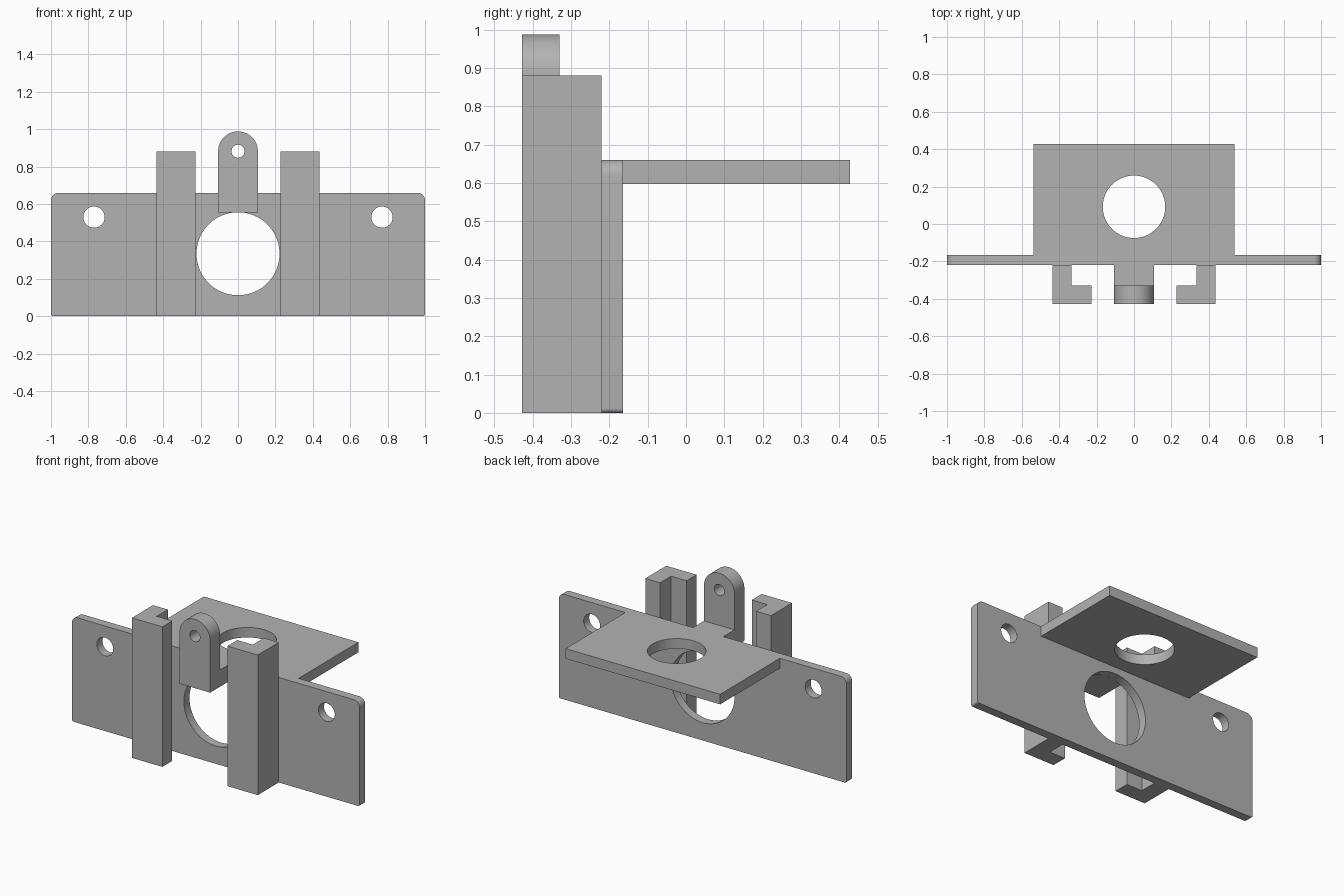
import bpy
import bmesh
from math import cos, sin, pi, radians
from mathutils import Matrix

cube = bpy.data.objects.get("Cube")
if cube:
    bpy.data.objects.remove(cube, do_unlink=True)

grey = bpy.data.materials.new("plain grey")
grey.use_nodes = True
COLOUR = (0.45, 0.45, 0.45, 1)
grey.diffuse_color = COLOUR
grey.node_tree.nodes["Principled BSDF"].inputs["Base Color"].default_value = COLOUR


def arc(cx, cy, r, start, end, steps):
    angles = [radians(start + (end - start) * i / steps) for i in range(steps + 1)]
    return [(cx + r * cos(a), cy + r * sin(a)) for a in angles]


def circle(cx, cy, r, steps=64):
    return arc(cx, cy, r, 0, 360, steps)[:-1]


def box(x0, x1, y0, y1):
    return [(x0, y0), (x1, y0), (x1, y1), (x0, y1)]


def extrude(name, loops, low, high, upright=False):
    """Extrude an outline with holes along z, or along y when upright."""
    curve = bpy.data.curves.new(name + "_profile", "CURVE")
    curve.dimensions = "2D"
    curve.fill_mode = "BOTH"
    curve.extrude = (high - low) / 2
    for loop in loops:
        spline = curve.splines.new("POLY")
        spline.points.add(len(loop) - 1)
        for point, (x, y) in zip(spline.points, loop):
            point.co = (x, y, 0, 1)
        spline.use_cyclic_u = True
    helper = bpy.data.objects.new(name + "_profile", curve)
    mesh = bpy.data.meshes.new_from_object(helper)
    bpy.data.objects.remove(helper)
    bpy.data.curves.remove(curve)

    middle = (low + high) / 2
    if upright:
        mesh.transform(Matrix.Translation((0, middle, 0)) @ Matrix.Rotation(pi / 2, 4, "X"))
    else:
        mesh.transform(Matrix.Translation((0, 0, middle)))
    bm = bmesh.new()
    bm.from_mesh(mesh)
    bmesh.ops.remove_doubles(bm, verts=bm.verts, dist=0.0001)
    bmesh.ops.recalc_face_normals(bm, faces=bm.faces)
    bm.to_mesh(mesh)
    bm.free()

    mesh.name = name
    mesh.materials.clear()
    mesh.materials.append(grey)
    obj = bpy.data.objects.new(name, mesh)
    bpy.context.collection.objects.link(obj)
    bpy.ops.object.select_all(action="DESELECT")
    obj.select_set(True)
    bpy.context.view_layer.objects.active = obj
    bpy.ops.object.shade_smooth_by_angle(angle=radians(30))
    return obj


FRONT, LIP_BACK, PLATE_FRONT, PLATE_BACK, REAR = -0.428, -0.33, -0.22, -0.165, 0.428
TOP = 0.66

# Upright mounting plate with rounded corners, a large opening and two screw holes
TR, BR = 0.04, 0.012
outline = (arc(1 - BR, BR, BR, -90, 0, 6) + arc(1 - TR, TOP - TR, TR, 0, 90, 10)
           + arc(TR - 1, TOP - TR, TR, 90, 180, 10) + arc(BR - 1, BR, BR, 180, 270, 6))
plate_holes = [circle(0, 0.334, 0.222), circle(-0.77, 0.53, 0.057, 40), circle(0.77, 0.53, 0.057, 40)]
extrude("mounting_plate", [outline] + plate_holes, PLATE_FRONT, PLATE_BACK, upright=True)

# Rear shelf with a round opening
extrude("rear_shelf", [box(-0.537, 0.537, PLATE_BACK, REAR), circle(0, 0.092, 0.167)], 0.597, TOP)

# Mirrored hooked guide rails
for side, name in ((1, "left_guide_rail"), (-1, "right_guide_rail")):
    hook = [(0.437, PLATE_FRONT), (0.437, FRONT), (0.226, FRONT),
            (0.226, LIP_BACK), (0.334, LIP_BACK), (0.334, PLATE_FRONT)]
    extrude(name, [[(side * x, y) for x, y in hook]], 0, 0.88)

# Round-topped pivot tab and the bridge joining it to the plate
HALF, PIVOT, TAB_BASE = 0.106, 0.882, 0.555
tab = [(-HALF, TAB_BASE), (HALF, TAB_BASE)] + arc(0, PIVOT, HALF, 0, 180, 32)
extrude("pivot_tab", [tab, circle(0, PIVOT, 0.035, 32)], FRONT, LIP_BACK, upright=True)
extrude("tab_bridge", [box(-HALF, HALF, LIP_BACK, PLATE_FRONT)], TAB_BASE, TOP)
